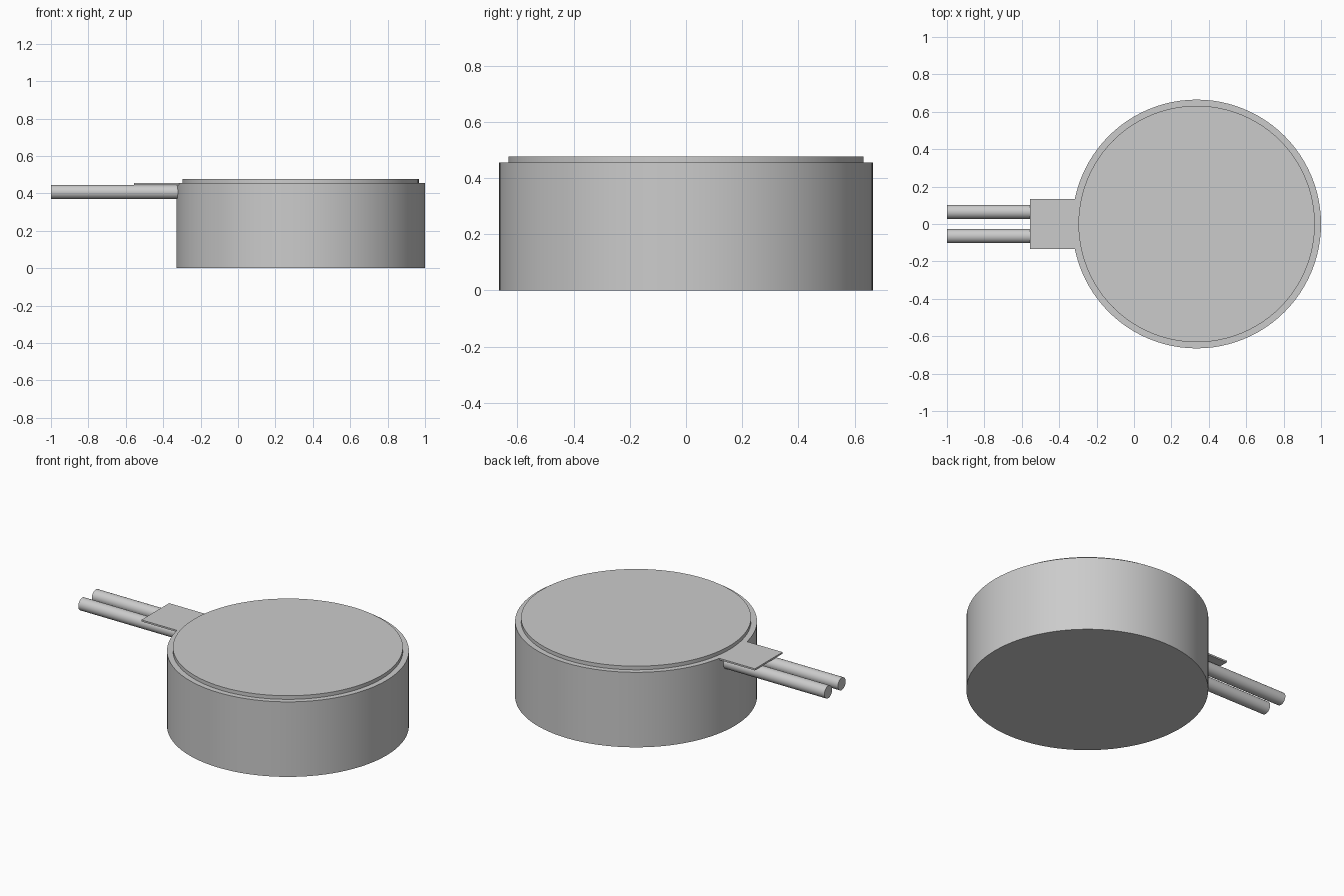
import bpy
import math

cube = bpy.data.objects.get("Cube")
if cube:
    bpy.data.objects.remove(cube, do_unlink=True)

# Single grey material
grey = bpy.data.materials.new("plain_grey")
grey.use_nodes = True
colour = (0.6, 0.6, 0.6, 1)
grey.diffuse_color = colour
grey.node_tree.nodes["Principled BSDF"].inputs["Base Color"].default_value = colour

CENTRE_X = 0.335
BODY_R = 0.665
BODY_TOP = 0.455
CAP_TOP = 0.477


def finish(name):
    obj = bpy.context.object
    obj.name = name
    obj.data.materials.append(grey)
    return obj


def cylinder(name, radius, length, location, rotation=(0, 0, 0), sides=96):
    bpy.ops.mesh.primitive_cylinder_add(vertices=sides, radius=radius, depth=length,
                                        location=location, rotation=rotation)
    bpy.ops.object.shade_smooth_by_angle(angle=math.radians(30))
    return finish(name)


# Round can and the raised disc on its top
cylinder("body", BODY_R, BODY_TOP, (CENTRE_X, 0, BODY_TOP / 2))
cap_height = CAP_TOP - BODY_TOP
cylinder("top_disc", 0.632, cap_height, (CENTRE_X, 0, BODY_TOP + cap_height / 2))

# Thin connection tab, flush with the rim and running into the can
tab_start, tab_end, tab_thick = -0.555, -0.28, 0.01
bpy.ops.mesh.primitive_cube_add(
    size=1, location=((tab_start + tab_end) / 2, 0, BODY_TOP - tab_thick / 2))
tab = finish("connection_tab")
tab.scale = (tab_end - tab_start, 0.265, tab_thick)
bpy.ops.object.transform_apply(location=False, rotation=False, scale=True)

# Pair of round leads under the tab
lead_start, lead_end = -1.0, -0.31
for side, label in ((1, "back"), (-1, "front")):
    cylinder(label + "_lead", 0.0375, lead_end - lead_start,
             ((lead_start + lead_end) / 2, side * 0.065, 0.4075),
             (0, math.pi / 2, 0), 32)
